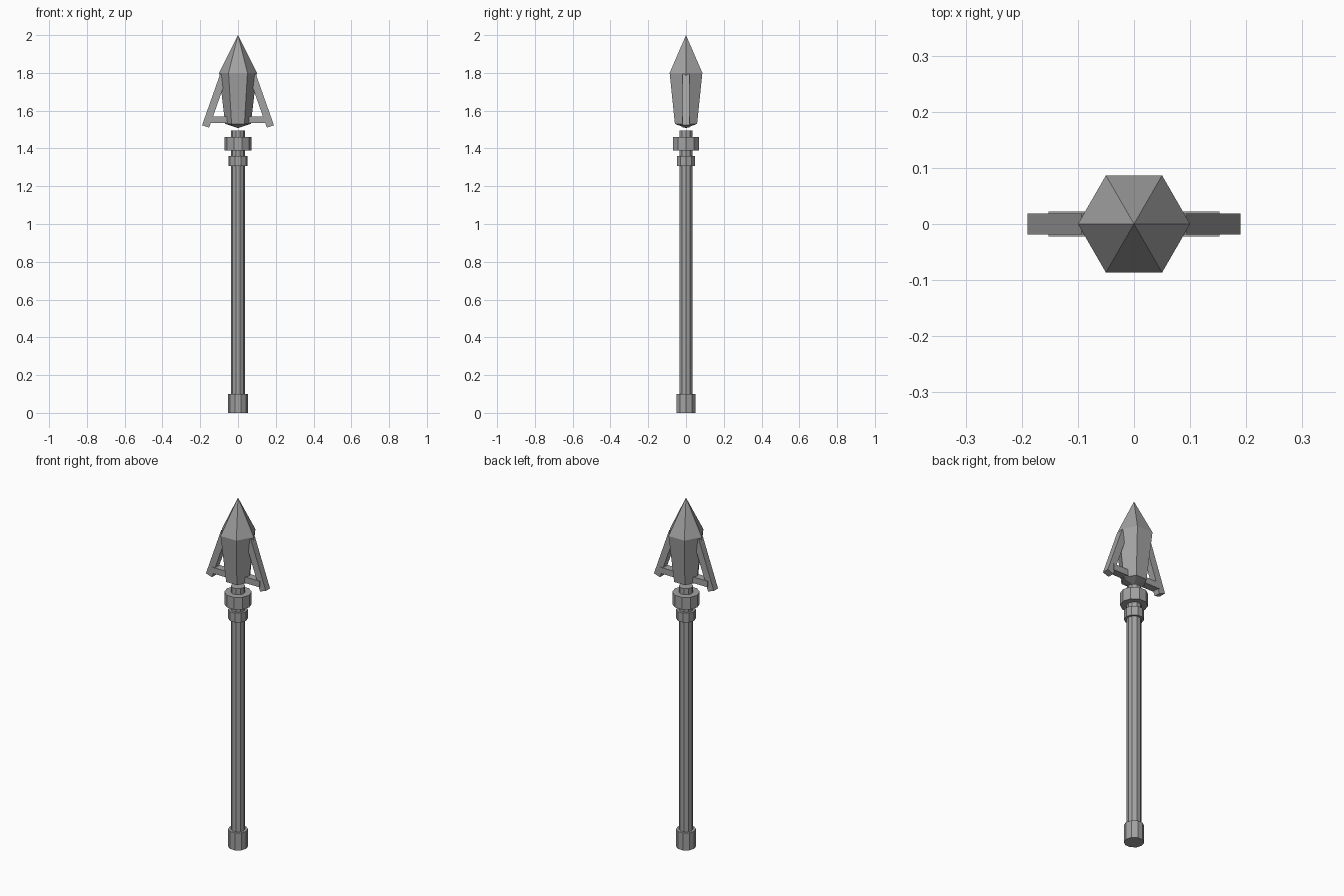
import bpy, bmesh, math
from mathutils import Vector

if "Cube" in bpy.data.objects:
    bpy.data.objects.remove(bpy.data.objects["Cube"])

steel = bpy.data.materials.new("grey steel")
steel.diffuse_color = (0.36, 0.36, 0.36, 1)
steel.use_nodes = True
steel.node_tree.nodes["Principled BSDF"].inputs["Base Color"].default_value = steel.diffuse_color


def finish(name, bm):
    bmesh.ops.recalc_face_normals(bm, faces=bm.faces)
    mesh = bpy.data.meshes.new(name)
    bm.to_mesh(mesh)
    bm.free()
    mesh.materials.append(steel)
    bpy.context.collection.objects.link(bpy.data.objects.new(name, mesh))


def lathe(name, profile, sides):
    """Stack flat-sided rings of (radius, z); radius 0 makes a point."""
    bm = bmesh.new()
    rings = []
    for r, z in profile:
        n = sides if r else 1
        rings.append([bm.verts.new((r * math.cos(math.tau * i / sides),
                                    r * math.sin(math.tau * i / sides), z))
                      for i in range(n)])
    for a, b in zip(rings, rings[1:]):
        for i in range(sides):
            j = (i + 1) % sides
            quad = [a[i % len(a)], a[j % len(a)], b[j % len(b)], b[i % len(b)]]
            bm.faces.new(list(dict.fromkeys(quad)))
    for ring in (rings[0], rings[-1]):
        if len(ring) > 1:
            bm.faces.new(ring)
    finish(name, bm)


def plate(name, outline, half):
    """Extrude an (x, z) outline through y = -half..half."""
    bm = bmesh.new()
    front = [bm.verts.new((x, -half, z)) for x, z in outline]
    back = [bm.verts.new((x, half, z)) for x, z in outline]
    n = len(outline)
    bm.faces.new(front)
    bm.faces.new(back)
    for i in range(n):
        j = (i + 1) % n
        bm.faces.new((front[i], front[j], back[j], back[i]))
    finish(name, bm)


# Shaft with butt cap and collars
lathe("shaft", [(0.0375, 0.02), (0.0375, 1.495)], 10)
lathe("butt_cap", [(0.052, 0), (0.052, 0.1)], 10)
lathe("lower_collar", [(0.051, 1.307), (0.051, 1.36)], 10)
lathe("upper_collar", [(0.0715, 1.39), (0.0715, 1.46)], 10)

# Six-sided head, floating just above the shaft
lathe("spear_head", [(0, 1.508), (0.068, 1.53), (0.1, 1.8), (0, 2.0)], 6)

# Barbs and the struts that tie them to the head
for side, s in (("left", -1), ("right", 1)):
    plate(side + "_barb", [(s * x, z) for x, z in
          ((0.153, 1.51), (0.19, 1.523), (0.094, 1.795), (0.057, 1.782))], 0.019)
    plate(side + "_strut", [(s * x, z) for x, z in
          ((0.03, 1.535), (0.152, 1.535), (0.152, 1.57), (0.03, 1.57))], 0.022)
